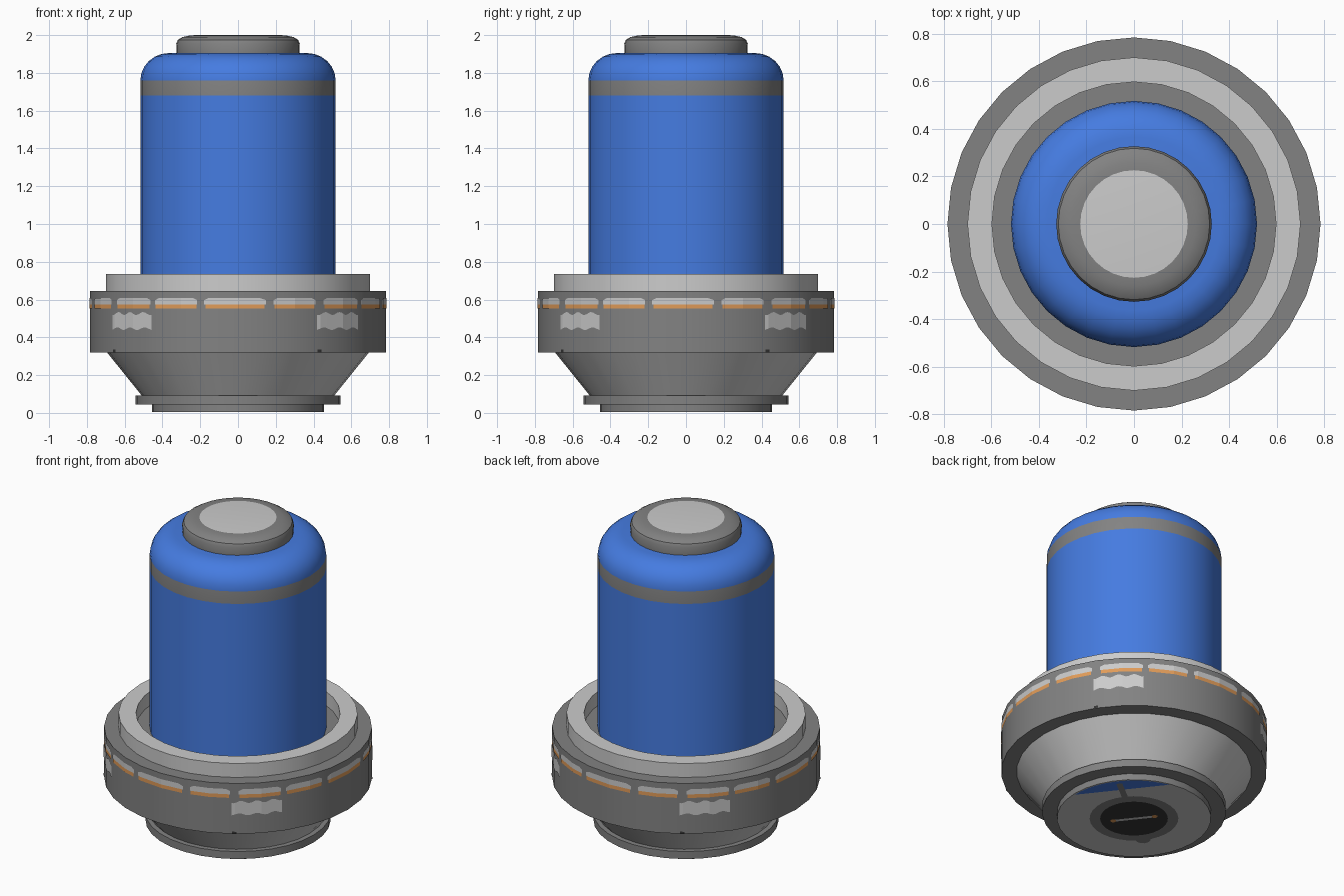
import bpy, bmesh, math

if "Cube" in bpy.data.objects:
    bpy.data.objects.remove(bpy.data.objects["Cube"])

SIDES = 32
STEP = 2 * math.pi / SIDES
RC = 0.784          # collar radius


def material(name, rgb):
    m = bpy.data.materials.new(name)
    m.diffuse_color = (*rgb, 1)
    m.use_nodes = True
    m.node_tree.nodes["Principled BSDF"].inputs["Base Color"].default_value = m.diffuse_color
    return m


BLUE = material("blue", (0.06, 0.20, 0.75))
GREY = material("mid grey", (0.225, 0.225, 0.225))
LIGHT = material("light grey", (0.60, 0.60, 0.60))
ORANGE = material("orange", (0.75, 0.33, 0.10))
DARK = material("dark grey", (0.035, 0.035, 0.035))
MATS = [BLUE, GREY, LIGHT, ORANGE, DARK]


def finish(name, bm, smooth=True):
    me = bpy.data.meshes.new(name)
    bm.to_mesh(me)
    bm.free()
    for m in MATS:
        me.materials.append(m)
    ob = bpy.data.objects.new(name, me)
    bpy.context.collection.objects.link(ob)
    if smooth:
        bpy.ops.object.select_all(action='DESELECT')
        ob.select_set(True)
        bpy.context.view_layer.objects.active = ob
        bpy.ops.object.shade_smooth_by_angle(angle=math.radians(30))
    return ob


def lathe(name, profile, mats):
    """Spin (r, z) points about z; mats holds one material per segment."""
    bm = bmesh.new()
    rings = [[bm.verts.new((r * math.cos(i * STEP), r * math.sin(i * STEP), z))
              for i in range(SIDES)] if r > 0 else [bm.verts.new((0, 0, z))]
             for r, z in profile]
    for a, b, m in zip(rings, rings[1:], mats):
        for i in range(SIDES):
            j = (i + 1) % SIDES
            vs = [a[i % len(a)], a[j % len(a)], b[j % len(b)], b[i % len(b)]]
            f = bm.faces.new(list(dict.fromkeys(vs)))
            f.material_index = MATS.index(m)
    bmesh.ops.recalc_face_normals(bm, faces=bm.faces)
    return finish(name, bm)


def wall_point(a, z, lift):
    """Point on the faceted collar wall at angle a."""
    r = RC * math.cos(STEP / 2) / math.cos(a % STEP - STEP / 2) + lift
    return (r * math.cos(a), r * math.sin(a), z)


def wall_strip(bm, mid, half, low, high, mat, lift=0.003, n=10):
    """Thin plate on the collar; low/high are functions of t in -1..1."""
    a0, a1 = math.radians(mid - half), math.radians(mid + half)
    cuts = {a0 + (a1 - a0) * i / n for i in range(n + 1)}
    cuts |= {k * STEP for k in range(-SIDES, 2 * SIDES) if a0 + .001 < k * STEP < a1 - .001}
    cols = []
    for a in sorted(cuts):
        t = 2 * (a - a0) / (a1 - a0) - 1
        cols.append([bm.verts.new(wall_point(a, z, lift)) for z in (low(t), high(t))])
    for p, q in zip(cols, cols[1:]):
        bm.faces.new((p[0], q[0], q[1], p[1])).material_index = MATS.index(mat)


# Foot, flange and cone
lathe("foot_disc", [(0, .004), (.44, .004), (.455, .004), (.455, .05)], [LIGHT, LIGHT, GREY])
lathe("foot_flange", [(.44, .045), (.542, .045), (.542, .093), (.48, .093)], [GREY] * 3)
lathe("cone", [(.508, .09), (.695, .322)], [LIGHT])

# Wide collar and open rim around the body
lathe("collar", [(.68, .32), (RC, .32), (RC, .645), (.50, .645)], [GREY] * 3)
lathe("rim", [(.70, .64), (.70, .735), (.597, .735), (.597, .64)], [LIGHT] * 3)

# Body with grey band and rounded shoulder
shoulder = [(.365 + .152 * math.cos(a), 1.76 + .145 * math.sin(a))
            for a in (math.radians(15 * k) for k in range(7))]
lathe("body", [(0, .60), (.517, .60), (.517, 1.68)] + shoulder + [(0, 1.905)],
      [BLUE, BLUE, GREY] + [BLUE] * 7)

# Top cap
lathe("top_cap", [(.325, 1.90), (.327, 1.955), (.318, 1.975), (.295, 1.989), (.26, 1.997),
                  (.226, 2.0), (0, 2.0)], [GREY] * 5 + [LIGHT])

# Dashes, worn patches and specks, repeated on each quarter of the collar
bm = bmesh.new()
DASHES = [(-1.2, 12), (22.7, 8.8), (44.5, 9.3), (65, 9)]
for quarter in range(4):
    base = -90 + 90 * quarter
    for mid, half in DASHES:
        wall_strip(bm, base + mid, half, lambda t: .575,
                   lambda t: .609 - .012 * (abs(t) > .95), LIGHT)
        wall_strip(bm, base + mid, half * .96, lambda t: .552, lambda t: .575, ORANGE)
    wall_strip(bm, base + 43.2, 11,
               lambda t: .446 + .007 * math.cos(9 * t),
               lambda t: .526 + .008 * math.cos(10 * t), LIGHT, n=20)
    wall_strip(bm, base + 33.4, .9, lambda t: .321, lambda t: .335, DARK, n=2)
finish("collar_markings", bm, False)

# Markings under the foot, laid out along one slanted axis
AX = math.radians(38)


def underside(bm, pts, z, mat):
    c, s = math.cos(AX), math.sin(AX)
    f = bm.faces.new([bm.verts.new((x * c - y * s, x * s + y * c, z)) for x, y in pts])
    f.material_index = MATS.index(mat)
    f.normal_update()
    if f.normal.z > 0:
        f.normal_flip()


def disc(r, cx=0, cy=0, start=0, sweep=360, n=32):
    k = n if sweep == 360 else n - 1
    return [(cx + r * math.cos(math.radians(start + sweep * i / k)),
             cy + r * math.sin(math.radians(start + sweep * i / k))) for i in range(n)]


def box(x0, x1, y):
    return [(x0, -y), (x1, -y), (x1, y), (x0, y)]


bm = bmesh.new()
underside(bm, disc(.446, start=-39.5, sweep=79), .003, BLUE)
underside(bm, disc(.262), .002, GREY)
underside(bm, box(.25, .42, .018), .002, GREY)
underside(bm, disc(.045, cx=-.255, n=12), .0021, GREY)
underside(bm, disc(.2), .001, DARK)
underside(bm, box(-.011, .011, .12), .0004, LIGHT)
for y in (-.125, .125):
    underside(bm, disc(.018, cy=y, n=10), 0, ORANGE)
finish("underside_markings", bm, False)
